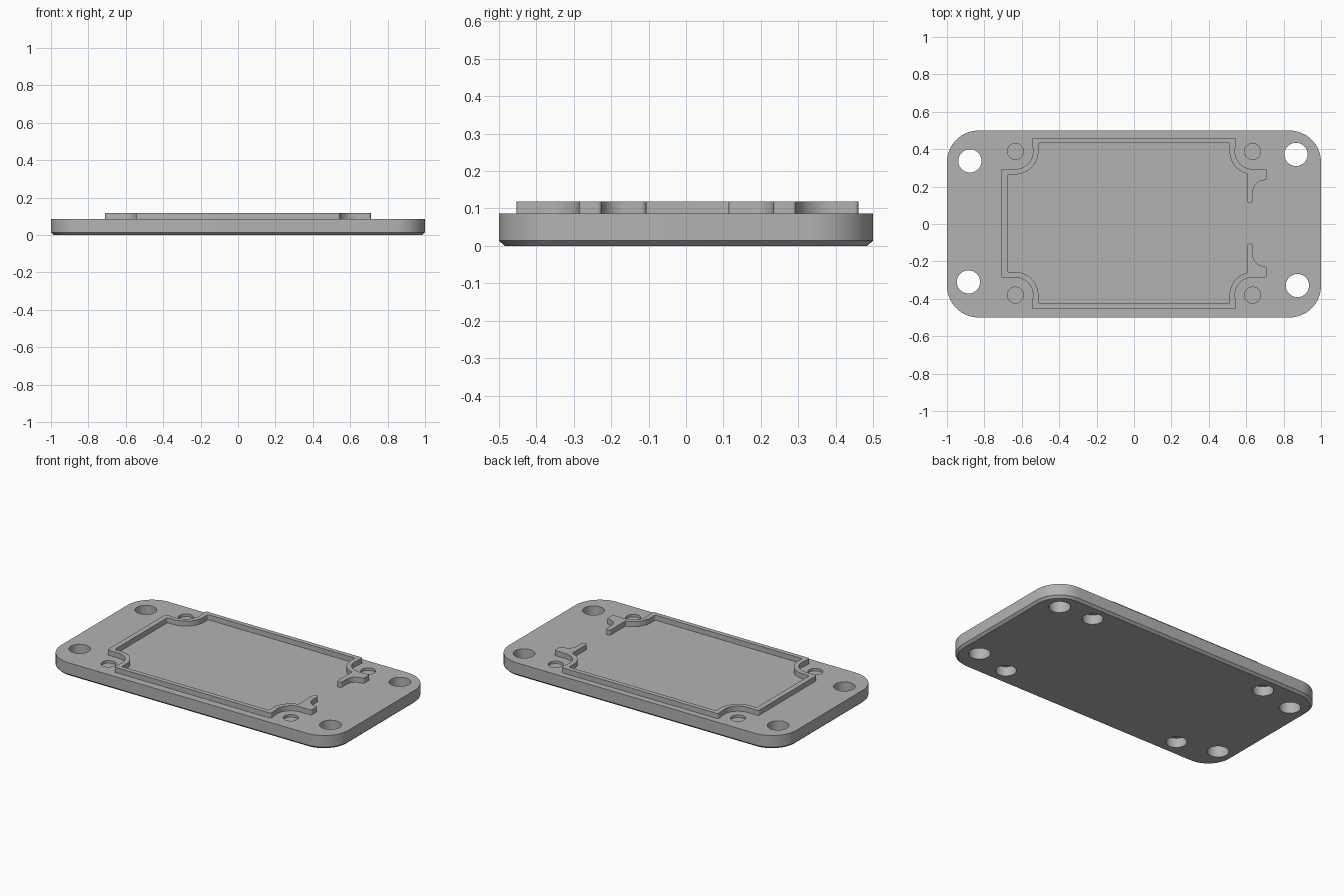
import bpy, bmesh
from math import sin, cos, radians

if "Cube" in bpy.data.objects:
    bpy.data.objects.remove(bpy.data.objects["Cube"])

TOP, LIP_TOP, LIP_SHIFT = 0.086, 0.118, 0.004
BOSS = (0.634, 0.384)          # centre of the notch around each small hole

grey = bpy.data.materials.new("plain_grey")
grey.use_nodes = True
colour = (0.45, 0.45, 0.45, 1)
grey.diffuse_color = colour
grey.node_tree.nodes["Principled BSDF"].inputs["Base Color"].default_value = colour


def arc(centre, r, a0, a1, n=12):
    angles = [radians(a0 + (a1 - a0) * i / n) for i in range(n + 1)]
    return [(centre[0] + r * cos(a), centre[1] + r * sin(a)) for a in angles]


def flip(points, sx, sy):
    return [(x * sx, y * sy) for x, y in points]


def loft(name, rings):
    """Solid from matching outlines stacked at given heights."""
    bm = bmesh.new()
    loops = [[bm.verts.new((x, y, z)) for x, y in pts] for pts, z in rings]
    for low, high in zip(loops, loops[1:]):
        for i in range(len(low)):
            j = (i + 1) % len(low)
            bm.faces.new((low[i], low[j], high[j], high[i]))
    bm.faces.new(loops[0][::-1])
    bm.faces.new(loops[-1])
    bmesh.ops.recalc_face_normals(bm, faces=bm.faces)
    mesh = bpy.data.meshes.new(name)
    bm.to_mesh(mesh)
    bm.free()
    mesh.materials.append(grey)
    obj = bpy.data.objects.new(name, mesh)
    bpy.context.collection.objects.link(obj)
    return obj


def shade(obj):
    bpy.ops.object.select_all(action="DESELECT")
    obj.select_set(True)
    bpy.context.view_layer.objects.active = obj
    bpy.ops.object.shade_smooth_by_angle(angle=radians(30))


def rounded_plate(inset):
    r = 0.17
    pts = []
    for k, (sx, sy) in enumerate([(1, 1), (-1, 1), (-1, -1), (1, -1)]):
        pts += arc((sx * (1 - r), sy * (0.5 - r)), r - inset, 90 * k, 90 * k + 90, 16)
    return pts


# Base plate with a chamfered underside
plate = loft("base_plate", [(rounded_plate(0.015), 0), (rounded_plate(0), 0.014),
                            (rounded_plate(0), TOP)])

# Through holes, and small recesses above wider pockets
holes = [(x, y, 0.062, -0.1, 0.2) for x, y in
         [(-0.877, 0.337), (0.866, 0.372), (-0.885, -0.31), (0.874, -0.329)]]
for sx in (-1, 1):
    for sy in (-1, 1):
        x, y = sx * BOSS[0], sy * BOSS[1] + LIP_SHIFT
        holes += [(x, y, 0.043, TOP - 0.016, 0.2), (x, y, 0.06, -0.1, 0.06)]

cutters = []
for x, y, r, z0, z1 in holes:
    ring = arc((x, y), r, 0, 360, 40)[:-1]
    cutter = loft("hole_cutter", [(ring, z0), (ring, z1)])
    cutter.hide_render = True
    mod = plate.modifiers.new("hole", "BOOLEAN")
    mod.operation, mod.solver, mod.object = "DIFFERENCE", "EXACT", cutter
    cutters.append(cutter)

graph = bpy.context.evaluated_depsgraph_get()
cut_mesh = bpy.data.meshes.new_from_object(plate.evaluated_get(graph))
plate.modifiers.clear()
plate.data = cut_mesh
for cutter in cutters:
    bpy.data.objects.remove(cutter)
shade(plate)

# Raised lip: outer and inner edges of one notched corner
outer = (arc((0.70, 0.28), 0.01, 0, 90, 5) + arc(BOSS, 0.094, 270, 180)
         + arc((0.535, 0.447), 0.01, 0, 90, 5))
inner = (arc((0.67, 0.254), 0.007, 0, 90, 5) + arc(BOSS, 0.123, 270, 180)
         + arc((0.504, 0.421), 0.007, 0, 90, 5))
# Free end beside the gap on the left side
tip = (arc((0.62, 0.125), 0.016, 180, 360) + arc((0.696, 0.17), 0.06, 180, 90)
       + arc((0.70, 0.24), 0.01, 270, 360, 5))
outer_half = tip + outer + flip(outer, -1, 1)[::-1]
inner_half = (arc(BOSS, 0.123, 256, 180) + arc((0.504, 0.421), 0.007, 0, 90, 5)
              + flip(inner, -1, 1)[::-1])
outline = (outer_half + flip(outer_half, 1, -1)[::-1]
           + flip(inner_half, 1, -1) + inner_half[::-1])
lip = loft("raised_lip", [(outline, TOP - 0.004), (outline, LIP_TOP)])
lip.location.y = LIP_SHIFT
shade(lip)
